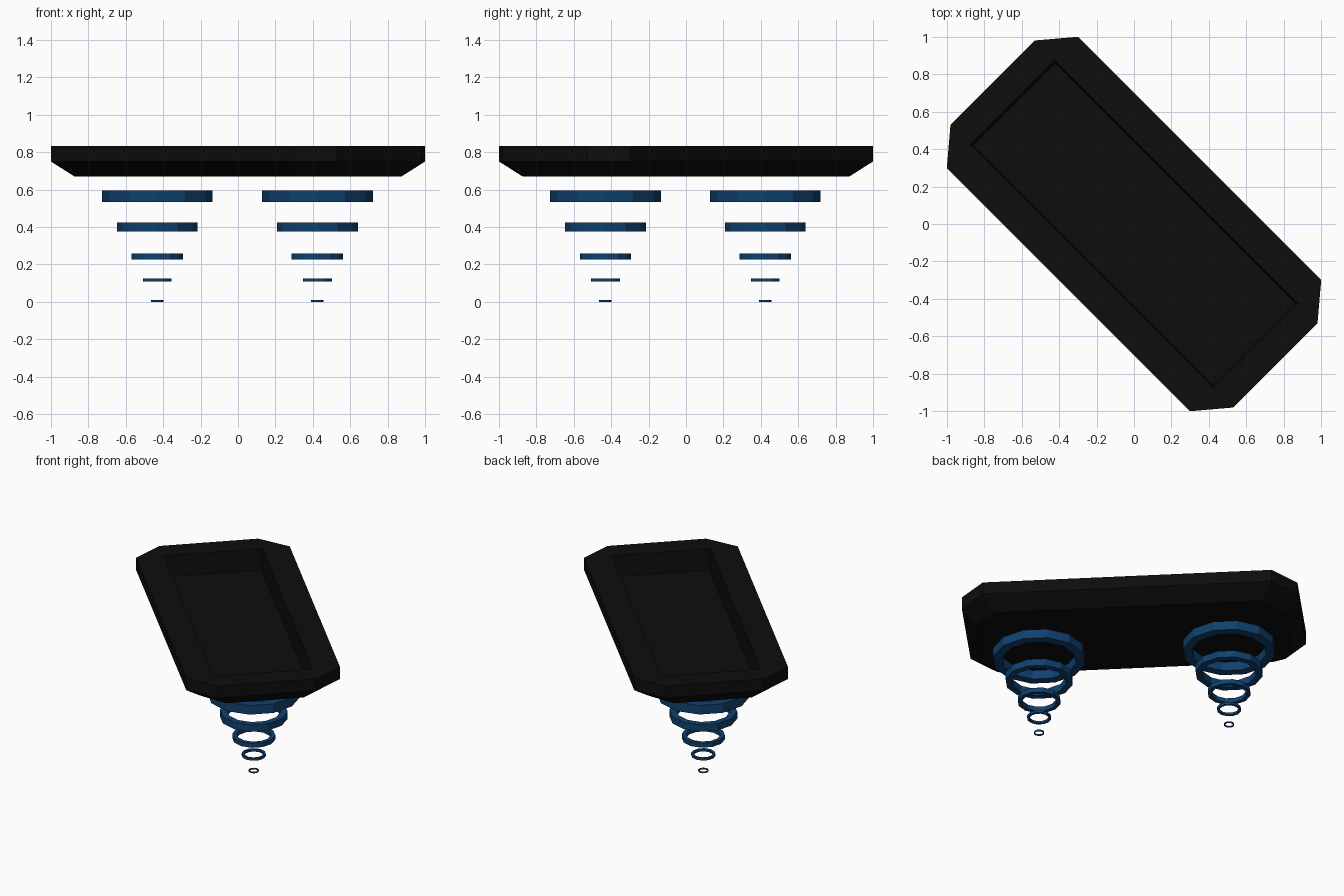
import bpy, bmesh, math
from mathutils import Matrix

if "Cube" in bpy.data.objects:
    bpy.data.objects.remove(bpy.data.objects["Cube"])


def material(name, color):
    m = bpy.data.materials.new(name)
    m.diffuse_color = (*color, 1)
    m.use_nodes = True
    m.node_tree.nodes["Principled BSDF"].inputs["Base Color"].default_value = m.diffuse_color
    return m


def finish(name, bm, mat):
    bmesh.ops.recalc_face_normals(bm, faces=bm.faces)
    me = bpy.data.meshes.new(name)
    bm.to_mesh(me)
    bm.free()
    me.materials.append(mat)
    ob = bpy.data.objects.new(name, me)
    bpy.context.collection.objects.link(ob)
    return ob


black = material("black", (0.004, 0.004, 0.004))
blue = material("blue", (0.005, 0.052, 0.155))


def outline(u1, v1, u2, v2, z):
    """Eight corners: (u1, v1) on the long sides, (u2, v2) on the short ends."""
    quarter = [(u2, v2), (u1, v1)]
    pts = quarter + [(-u, v) for u, v in quarter[::-1]]
    pts += [(-u, -v) for u, v in pts]
    return [(u, v, z) for u, v in pts]


def rectangle(u, v, z):
    return [(u, v, z), (-u, v, z), (-u, -v, z), (u, -v, z)]


# Tray: chamfered underside, straight wall, flat rim with rectangular recess
bm = bmesh.new()


def ring_verts(pts):
    return [bm.verts.new(p) for p in pts]


bottom = ring_verts(outline(0.845, 0.39, 0.985, 0.25, 0.67))
waist = ring_verts(outline(0.919, 0.495, 1.068, 0.318, 0.75))
top = ring_verts(outline(0.919, 0.495, 1.068, 0.318, 0.833))
rim = ring_verts(rectangle(0.917, 0.318, 0.833))
floor = ring_verts(rectangle(0.905, 0.31, 0.69))
bm.faces.new(bottom)
bm.faces.new(floor)
for a, b in ((bottom, waist), (waist, top), (rim, floor)):
    n = len(a)
    for i in range(n):
        bm.faces.new((a[i], a[(i + 1) % n], b[(i + 1) % n], b[i]))
for k in range(4):
    p, q, r = top[2 * k], top[2 * k + 1], top[(2 * k + 2) % 8]
    bm.faces.new((p, q, rim[k]))
    bm.faces.new((q, r, rim[(k + 1) % 4], rim[k]))
tray = finish("tray", bm, black)
tray.data.transform(Matrix.Rotation(-math.pi / 4, 4, "Z"))

# Two stacks of shrinking twelve-sided rings: radius, bottom, top
RINGS = [(0.296, 0.533, 0.596), (0.216, 0.376, 0.424), (0.137, 0.227, 0.258),
         (0.077, 0.109, 0.125), (0.033, 0.0, 0.009)]
for side, (cx, cy) in (("left", (-0.431, 0.424)), ("right", (0.424, -0.431))):
    for i, (r, z0, z1) in enumerate(RINGS):
        bm = bmesh.new()
        section = [(r, z0), (r, z1), (r * 0.8, z1), (r * 0.8, z0)]
        vs = [bm.verts.new((x, 0, z)) for x, z in section]
        es = [bm.edges.new((vs[j], vs[(j + 1) % 4])) for j in range(4)]
        bmesh.ops.spin(bm, geom=vs + es, axis=(0, 0, 1), cent=(0, 0, 0),
                       angle=2 * math.pi, steps=12, use_merge=True)
        bmesh.ops.remove_doubles(bm, verts=bm.verts, dist=1e-4)
        ring = finish(f"{side}_thrust_ring_{i + 1}", bm, blue)
        ring.location = (cx, cy, 0)
